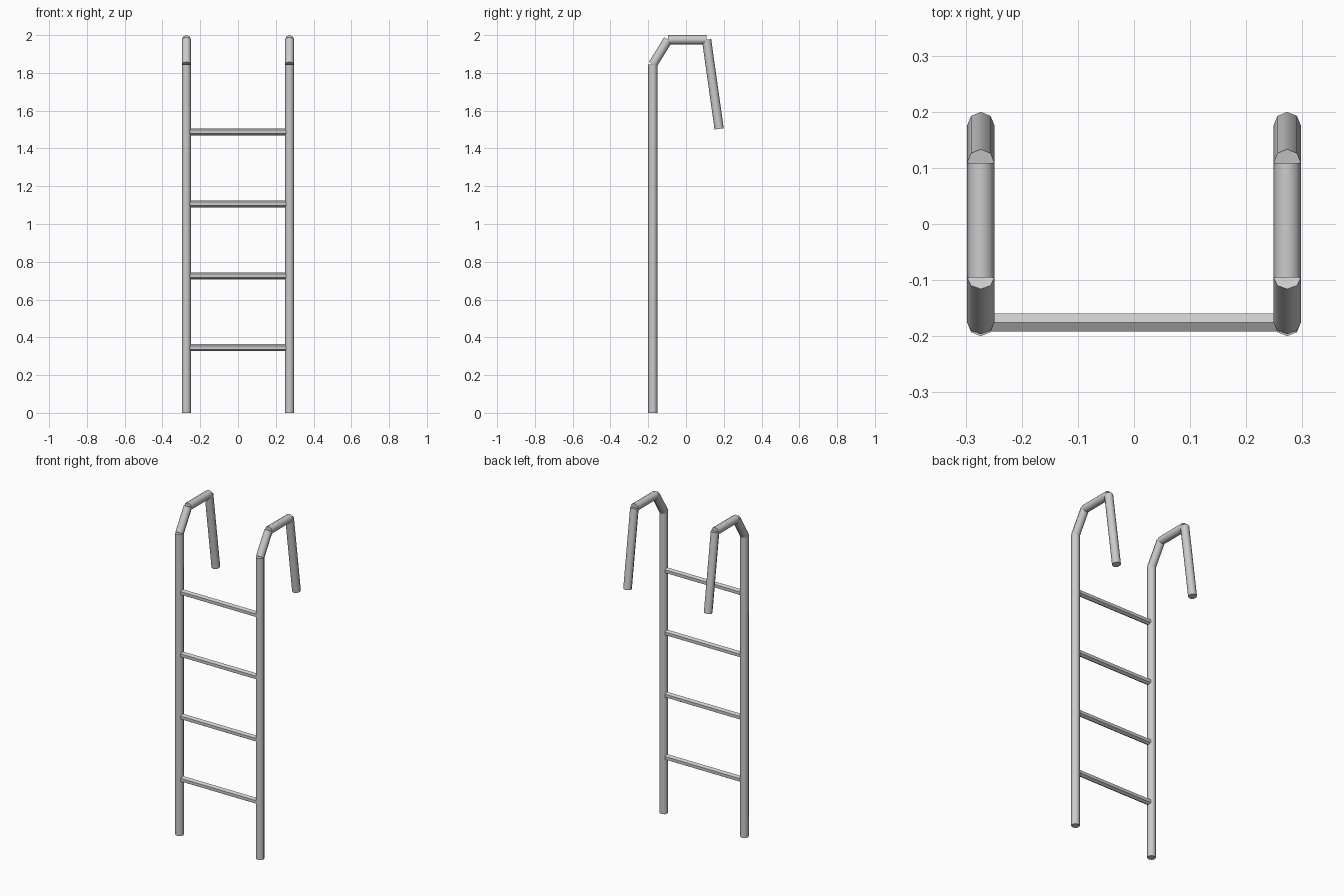
import bpy
import math
from mathutils import Matrix, Vector

if "Cube" in bpy.data.objects:
    bpy.data.objects.remove(bpy.data.objects["Cube"], do_unlink=True)

# Single brushed grey metal
metal = bpy.data.materials.new("grey_metal")
metal.use_nodes = True
colour = (0.6, 0.6, 0.6, 1)
metal.diffuse_color = colour
metal.node_tree.nodes["Principled BSDF"].inputs["Base Color"].default_value = colour

RAIL_X, RAIL_R = 0.273, 0.0245
RAIL_Y = -0.1755
RUNG_R = 0.0185


def tube(name, start, end, radius, sides):
    """Capped straight tube between two points, with a corner edge facing up or forward."""
    start, end = Vector(start), Vector(end)
    axis = end - start
    bpy.ops.mesh.primitive_cylinder_add(vertices=sides, radius=radius, depth=axis.length)
    obj = bpy.context.object
    obj.name = name
    turn = axis.to_track_quat("Z", "Y").to_matrix().to_4x4()
    obj.matrix_world = Matrix.Translation((start + end) / 2) @ turn
    obj.data.materials.append(metal)
    bpy.ops.object.shade_smooth_by_angle(angle=math.radians(50))
    return obj


# Side rails: upright post, slanted bend, level top and hanging hook
path = [(RAIL_Y, 0), (RAIL_Y, 1.845), (-0.095, 1.9755), (0.109, 1.9755), (0.1755, 1.5035)]
parts = ["post", "bend", "top_bar", "hook"]
for side, x in (("left", RAIL_X), ("right", -RAIL_X)):
    for part, a, b in zip(parts, path, path[1:]):
        tube(f"{side}_{part}", (x, *a), (x, *b), RAIL_R, 8)

# Evenly spaced hexagonal rungs
for i in range(4):
    z = 0.345 + 0.381 * i
    tube(f"rung_{i + 1}", (-RAIL_X, RAIL_Y, z), (RAIL_X, RAIL_Y, z), RUNG_R, 6)
